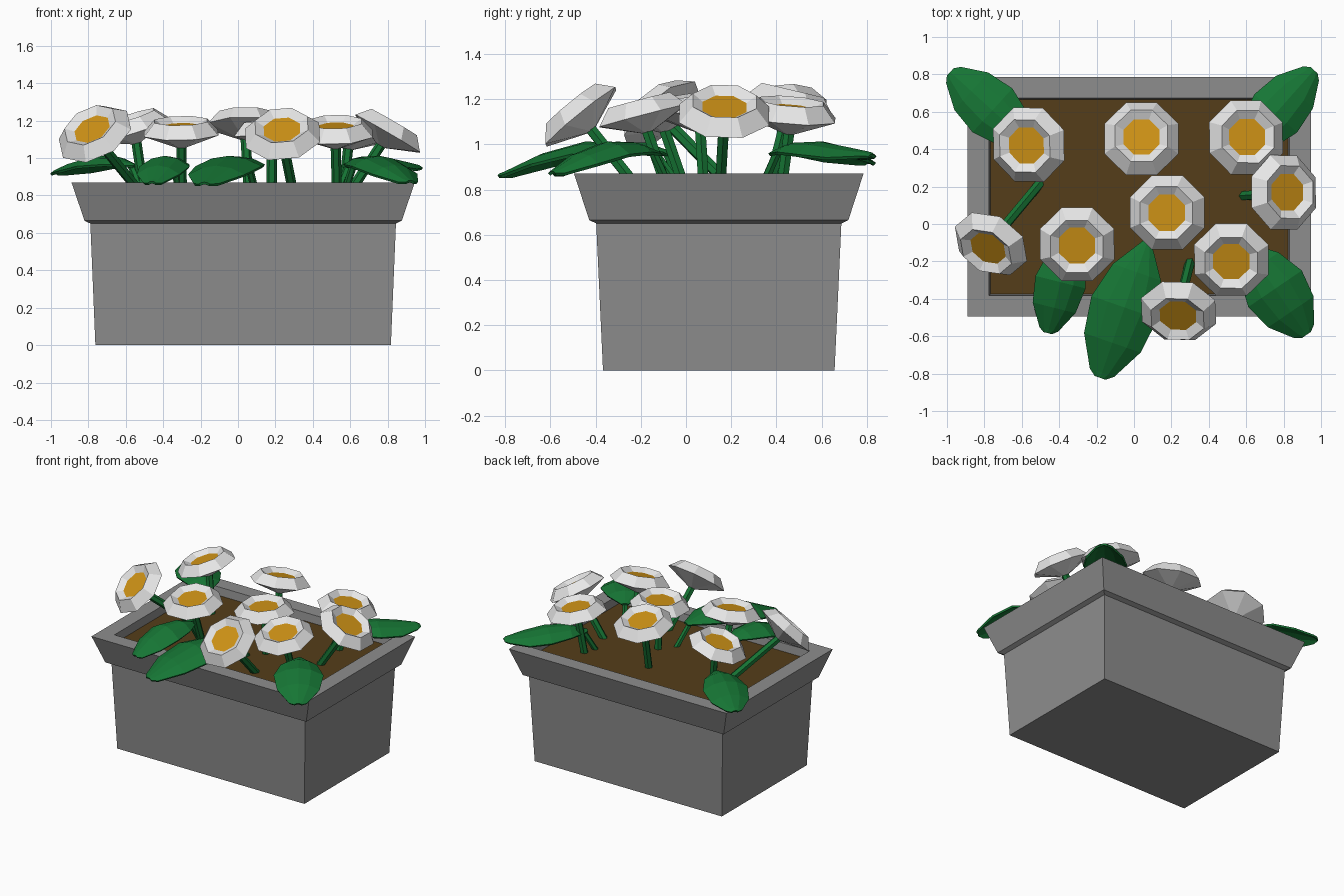
import bpy, math
from mathutils import Vector

if "Cube" in bpy.data.objects:
    bpy.data.objects.remove(bpy.data.objects["Cube"])


def material(name, rgb):
    m = bpy.data.materials.new(name)
    m.diffuse_color = (*rgb, 1)
    m.use_nodes = True
    m.node_tree.nodes["Principled BSDF"].inputs["Base Color"].default_value = m.diffuse_color
    return m


GREY = material("stone_grey", (0.27, 0.27, 0.27))
SOIL = material("soil_brown", (0.09, 0.048, 0.01))
GREEN = material("leaf_green", (0.008, 0.18, 0.035))
WHITE = material("petal_white", (0.8, 0.8, 0.8))
YELLOW = material("flower_centre_yellow", (0.62, 0.29, 0.008))


def make(name, verts, faces, mats, indices=None):
    me = bpy.data.meshes.new(name)
    me.from_pydata([tuple(v) for v in verts], [], faces)
    for m in mats:
        me.materials.append(m)
    if indices:
        for p, i in zip(me.polygons, indices):
            p.material_index = i
    ob = bpy.data.objects.new(name, me)
    bpy.context.collection.objects.link(ob)
    return ob


def loft(name, rings, mats, cap_start=True, cap_end=True, end_mat=0):
    """Join equal-sized counter-clockwise rings, with optional end caps."""
    n = len(rings[0])
    verts = [v for r in rings for v in r]
    faces, idx = [], []
    for k in range(len(rings) - 1):
        for i in range(n):
            j = (i + 1) % n
            faces.append((k * n + i, k * n + j, (k + 1) * n + j, (k + 1) * n + i))
            idx.append(0)
    if cap_start:
        faces.append(tuple(reversed(range(n))))
        idx.append(0)
    if cap_end:
        faces.append(tuple(range((len(rings) - 1) * n, len(rings) * n)))
        idx.append(end_mat)
    return make(name, verts, faces, mats, idx)


# Pot: rectangular rings (half width, half depth, height), last cap is the soil
CX, CY = 0.0275, 0.145
pot = [(0.79, 0.512, 0), (0.817, 0.542, 0.65), (0.848, 0.573, 0.665),
       (0.918, 0.64, 0.87), (0.803, 0.528, 0.87), (0.795, 0.52, 0.81)]
loft("planter_pot",
     [[(CX + sx * w, CY + sy * d, z) for sx, sy in ((-1, -1), (1, -1), (1, 1), (-1, 1))]
      for w, d, z in pot], [GREY, SOIL], end_mat=1)


def tube(name, a, b, r=0.027, sides=6):
    q = Vector((0, 0, 1)).rotation_difference((b - a).normalized())
    ring = [q @ Vector((r * math.cos(t), r * math.sin(t), 0))
            for t in (2 * math.pi * i / sides for i in range(sides))]
    loft(name, [[a + v for v in ring], [b + v for v in ring]], [GREEN])


# Flower heads: disc centre, facing direction, foot of the stem
flowers = [
    ((-0.78, -0.13, 1.155), (-0.38, -0.60, 0.70), (-0.50, 0.22)),
    ((-0.305, -0.115, 1.17), (-0.02, -0.17, 0.98), (-0.30, 0.0)),
    ((-0.575, 0.42, 1.19), (-0.30, -0.10, 0.93), (-0.50, 0.40)),
    ((0.04, 0.465, 1.21), (0.0, 0.23, 0.97), (0.06, 0.36)),
    ((0.605, 0.465, 1.16), (0.15, 0.08, 0.97), (0.56, 0.42)),
    ((0.175, 0.06, 1.17), (-0.06, -0.03, 1.0), (0.18, 0.08)),
    ((0.82, 0.17, 1.165), (0.50, 0.03, 0.86), (0.58, 0.15)),
    ((0.52, -0.20, 1.165), (-0.02, -0.25, 0.96), (0.53, -0.08)),
    ((0.235, -0.49, 1.152), (-0.08, -0.63, 0.77), (0.30, -0.20)),
]
profile = [(0.025, -0.115), (0.215, -0.04), (0.152, 0.03), (0.105, 0.0)]
for k, (c, n, foot) in enumerate(flowers, 1):
    c, n = Vector(c), Vector(n).normalized()
    q = Vector((0, 0, 1)).rotation_difference(n)
    rings = [[c + q @ Vector((r * math.cos(t), r * math.sin(t), h))
              for t in (math.pi / 4 * (i + 0.5) for i in range(8))] for r, h in profile]
    loft(f"flower_head_{k}", rings, [WHITE, YELLOW], end_mat=1)
    tube(f"flower_stem_{k}", Vector((*foot, 0.79)), c - n * 0.1)


# Leaves: arched blades with a raised midrib, pointing outward over the rim
def leaf(name, base, tip, width, tip_z, top_z=1.0):
    base, tip = Vector((*base, 0)), Vector((*tip, 0))
    along = tip - base
    side = Vector((-along.y, along.x, 0)).normalized()
    # distance along blade, relative width, height
    stations = [(0.0, 0.12, top_z - 0.04), (0.22, 0.72, top_z),
                (0.48, 1.0, top_z + 0.005), (0.74, 0.85, top_z * 0.65 + tip_z * 0.35),
                (0.96, 0.36, tip_z + 0.012), (1.0, 0.15, tip_z)]
    verts, faces = [], []
    for t, w, z in stations:
        for s in (-1, -0.5, 0, 0.5, 1):
            p = base + along * t + side * (s * w * width / 2)
            verts.append((p.x, p.y, z - 0.055 * w * s * s))
    for k in range(len(stations) - 1):
        for i in range(4):
            a = k * 5 + i
            faces.append((a, a + 5, a + 6, a + 1))
    ob = make(name, verts, faces, [GREEN])
    mod = ob.modifiers.new("thickness", "SOLIDIFY")
    mod.thickness = 0.014
    mod.offset = 0
    foot = base - along * 0.12
    tube(name + "_stalk", Vector((foot.x, foot.y, 0.79)),
         base + along * 0.05 + Vector((0, 0, top_z - 0.04)), 0.02)


leaf("leaf_back_left", (-0.55, 0.42), (-0.98, 0.81), 0.31, 0.92)
leaf("leaf_back_right", (0.57, 0.38), (0.96, 0.82), 0.30, 0.95)
leaf("leaf_front_middle", (0.07, -0.10), (-0.18, -0.82), 0.37, 0.865)
leaf("leaf_front_left", (-0.33, -0.06), (-0.46, -0.58), 0.27, 0.87)
leaf("leaf_front_right", (0.60, -0.12), (0.92, -0.59), 0.34, 0.875)
